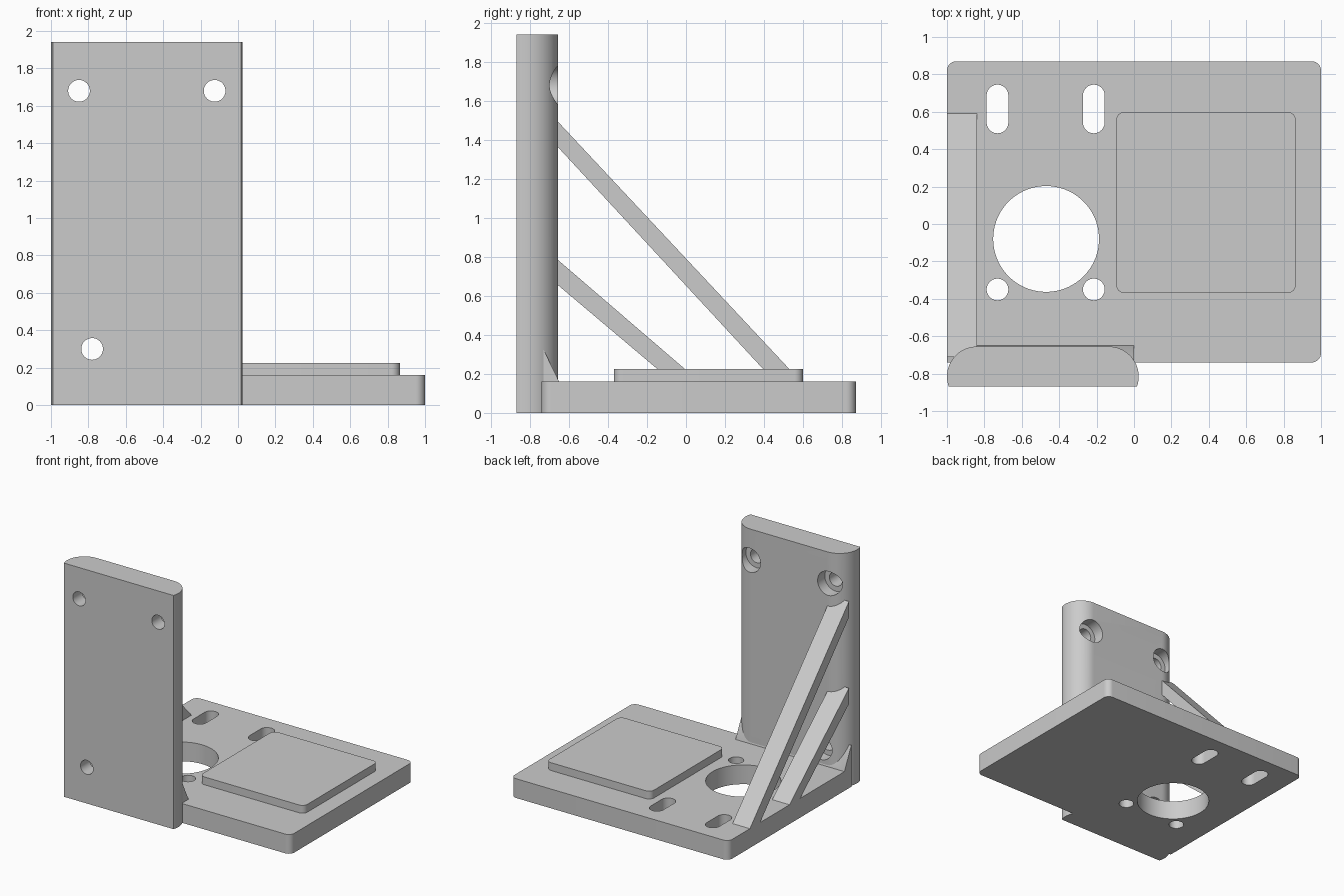
import bpy, bmesh
from math import sin, cos, pi, radians

cube = bpy.data.objects.get("Cube")
if cube:
    bpy.data.objects.remove(cube, do_unlink=True)

grey = bpy.data.materials.new("plain grey")
grey.use_nodes = True
grey.diffuse_color = (0.6, 0.6, 0.6, 1)
grey.node_tree.nodes["Principled BSDF"].inputs["Base Color"].default_value = (0.6, 0.6, 0.6, 1)

PLACE = {"x": lambda u, v, w: (w, u, v),
         "y": lambda u, v, w: (u, w, v),
         "z": lambda u, v, w: (u, v, w)}


def arc(cx, cy, r, start, end, steps=12):
    angles = [radians(start + (end - start) * i / steps) for i in range(steps + 1)]
    return [(cx + r * cos(a), cy + r * sin(a)) for a in angles]


def circle(cx, cy, r, n=48):
    return [(cx + r * cos(2 * pi * i / n), cy + r * sin(2 * pi * i / n)) for i in range(n)]


def slot(cx, y0, y1, r):
    return arc(cx, y1 - r, r, 0, 180, 24) + arc(cx, y0 + r, r, 180, 360, 24)


def rounded_rect(x0, x1, y0, y1, r):
    return (arc(x1 - r, y0 + r, r, -90, 0, 8) + arc(x1 - r, y1 - r, r, 0, 90, 8)
            + arc(x0 + r, y1 - r, r, 90, 180, 8) + arc(x0 + r, y0 + r, r, 180, 270, 8))


def prism(name, outline, axis, low, high):
    """Extrude a flat outline along one axis."""
    bm = bmesh.new()
    bottom = [bm.verts.new(PLACE[axis](u, v, low)) for u, v in outline]
    face = bm.faces.new(bottom)
    top = bmesh.ops.extrude_face_region(bm, geom=[face])["geom"]
    shift = PLACE[axis](0, 0, high - low)
    bmesh.ops.translate(bm, vec=shift, verts=[g for g in top if isinstance(g, bmesh.types.BMVert)])
    bmesh.ops.recalc_face_normals(bm, faces=bm.faces)
    mesh = bpy.data.meshes.new(name)
    bm.to_mesh(mesh)
    bm.free()
    mesh.materials.append(grey)
    obj = bpy.data.objects.new(name, mesh)
    bpy.context.collection.objects.link(obj)
    return obj


def activate(obj):
    bpy.ops.object.select_all(action="DESELECT")
    obj.select_set(True)
    bpy.context.view_layer.objects.active = obj


def cut(obj, outline, axis, low, high):
    cutter = prism("cutter", outline, axis, low, high)
    cutter.hide_render = True
    mod = obj.modifiers.new("cut", "BOOLEAN")
    mod.operation, mod.solver, mod.object = "DIFFERENCE", "EXACT", cutter
    activate(obj)
    bpy.ops.object.modifier_apply(modifier=mod.name)
    bpy.data.objects.remove(cutter, do_unlink=True)


# Base plate, square only at the corner under the wall
outline = rounded_rect(-1, 1, -0.74, 0.87, 0.05)[:-9] + [(-1, -0.74)]
base_plate = prism("base_plate", outline, "z", 0, 0.16)
cut(base_plate, circle(-0.47, -0.08, 0.283, 72), "z", -0.1, 0.3)
for x in (-0.73, -0.215):
    cut(base_plate, circle(x, -0.35, 0.058), "z", -0.1, 0.3)
    cut(base_plate, slot(x, 0.485, 0.745, 0.058), "z", -0.1, 0.3)

# Raised pad
raised_pad = prism("raised_pad", rounded_rect(-0.095, 0.865, -0.37, 0.60, 0.045), "z", 0.15, 0.225)

# Upright wall with rounded sides
wall_outline = arc(-0.135, -0.815, 0.16, -20, 90, 20) + arc(-0.84, -0.815, 0.16, 90, 200, 20)
wall = prism("upright_wall", wall_outline, "z", 0, 1.94)

# Sloped fillet where the wall meets the plate
fillet = prism("wall_fillet", [(-0.74, 0.15), (-0.74, 0.345), (-0.65, 0.16), (-0.65, 0.15)], "x", -1, 0)

# Counterbored screw holes
for x, z in ((-0.85, 1.68), (-0.125, 1.68), (-0.78, 0.30)):
    cut(wall, circle(x, z, 0.058), "y", -1, -0.5)
    cut(wall, circle(x, z, 0.1), "y", -0.75, -0.5)
cut(fillet, circle(-0.78, 0.30, 0.1), "y", -0.75, -0.5)

# Diagonal braces along the side edge
long_brace = prism("long_brace", [(-0.71, 1.55), (-0.71, 1.42), (0.455, 0.16), (0.59, 0.16)], "x", -1, -0.84)
short_brace = prism("short_brace", [(-0.71, 0.83), (-0.71, 0.70), (-0.07, 0.16), (0.07, 0.16)], "x", -1, -0.84)

for part in (base_plate, raised_pad, wall, fillet, long_brace, short_brace):
    activate(part)
    bpy.ops.object.shade_smooth_by_angle(angle=radians(30))
